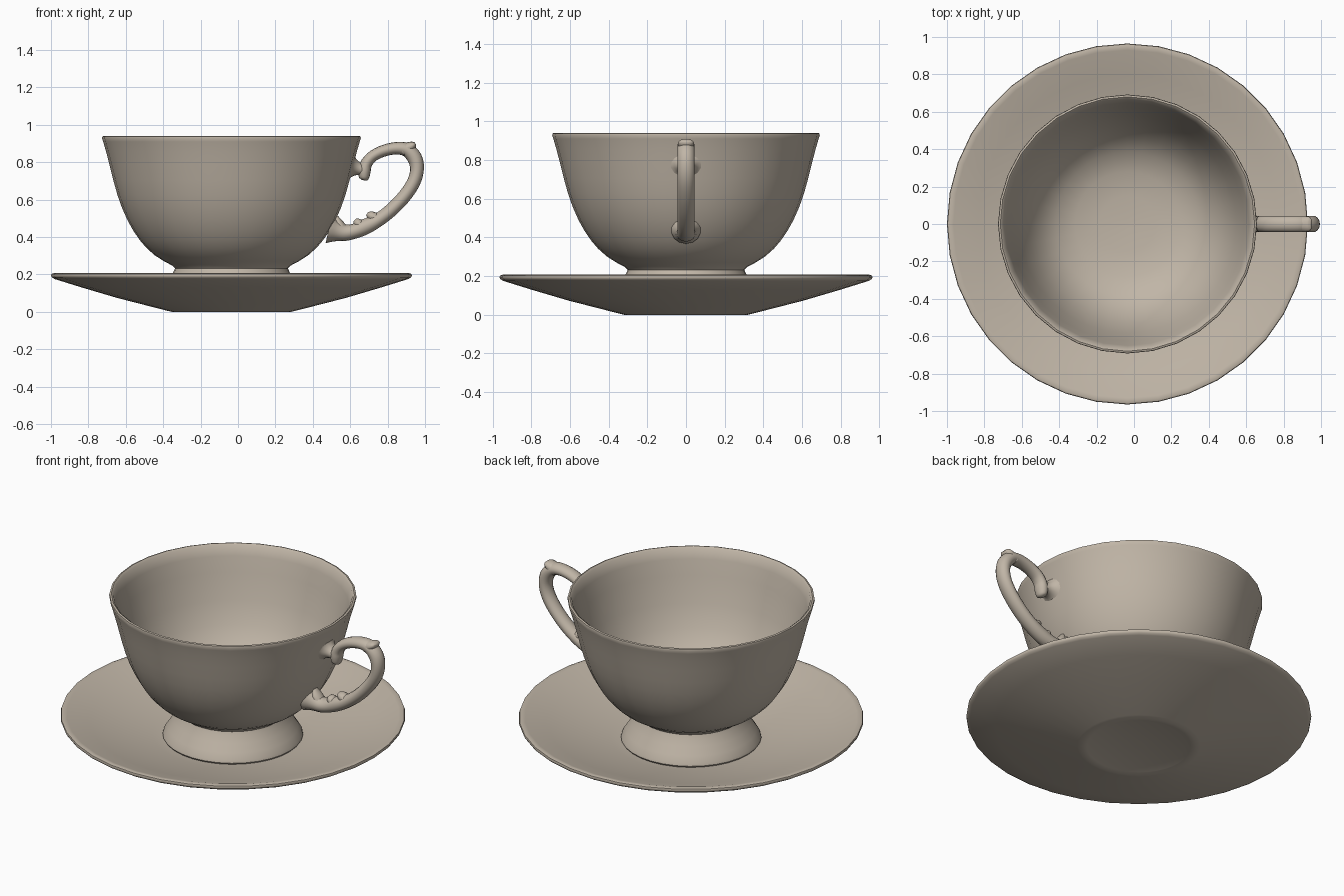
import bpy, bmesh, math
from mathutils import Vector

CX = -0.035  # shared axis of cup and saucer

china = bpy.data.materials.new("warm_grey_china")
china.diffuse_color = (0.53, 0.465, 0.385, 1)


def finish(name, bm, angle):
    bmesh.ops.remove_doubles(bm, verts=bm.verts, dist=1e-5)
    bmesh.ops.recalc_face_normals(bm, faces=bm.faces)
    me = bpy.data.meshes.new(name)
    bm.to_mesh(me)
    bm.free()
    me.materials.append(china)
    ob = bpy.data.objects.new(name, me)
    bpy.context.collection.objects.link(ob)
    bpy.ops.object.select_all(action='DESELECT')
    ob.select_set(True)
    bpy.context.view_layer.objects.active = ob
    bpy.ops.object.shade_smooth_by_angle(angle=math.radians(angle))
    return ob


def skin(bm, rings):
    for a, b in zip(rings, rings[1:]):
        n = len(a)
        for i in range(n):
            bm.faces.new((a[i], a[(i + 1) % n], b[(i + 1) % n], b[i]))


def lathe(name, profile, seg, angle):
    """Closed turned shape; profile starts and ends on the axis."""
    bm = bmesh.new()
    rings = []
    for r, z in profile:
        rings.append([bm.verts.new((CX + r * math.cos(math.tau * i / seg),
                                    r * math.sin(math.tau * i / seg), z))
                      for i in range(seg)])
    skin(bm, rings)
    bm.faces.new(rings[0])
    bm.faces.new(rings[-1])
    return finish(name, bm, angle)


def spline(pts, steps):
    """Catmull-Rom through (x, z, radius, half width) points."""
    p = [Vector(q) for q in pts]
    p = [2 * p[0] - p[1]] + p + [2 * p[-1] - p[-2]]
    out = []
    for i in range(1, len(p) - 2):
        a, b, c, d = p[i - 1:i + 3]
        for s in range(steps):
            t = s / steps
            out.append(0.5 * (2 * b + (c - a) * t + (2 * a - 5 * b + 4 * c - d) * t * t
                              + (3 * b - a - 3 * c + d) * t ** 3))
    return out + [p[-2]]


def tube(name, pts, steps=4, sides=14):
    """Oval tube swept along a path in the y = 0 plane."""
    bm = bmesh.new()
    path = spline(pts, steps)
    rings = []
    for i, (x, z, r, w) in enumerate(path):
        a, b = path[max(i - 1, 0)], path[min(i + 1, len(path) - 1)]
        t = Vector((b[0] - a[0], b[1] - a[1])).normalized()
        ring = []
        for k in range(sides):
            u = math.tau * k / sides
            ring.append(bm.verts.new((x - t.y * r * math.cos(u), w * math.sin(u),
                                      z + t.x * r * math.cos(u))))
        rings.append(ring)
    skin(bm, rings)
    bm.faces.new(rings[0])
    bm.faces.new(rings[-1])
    return finish(name, bm, 60)


# Saucer: shallow dish with a rounded rim and a slightly hollow base
lathe("saucer", [
    (0.01, 0.012), (0.26, 0.012), (0.29, 0.003), (0.32, 0.0), (0.345, 0.006),
    (0.61, 0.074), (0.80, 0.130), (0.945, 0.175), (0.960, 0.184), (0.965, 0.194),
    (0.962, 0.203), (0.950, 0.207), (0.930, 0.203), (0.80, 0.162), (0.61, 0.112),
    (0.45, 0.080), (0.36, 0.066), (0.01, 0.060)], 36, 50)

# Cup: flared foot, rounded bowl, thin lip and hollow inside
lathe("cup", [
    (0.01, 0.07), (0.385, 0.068), (0.393, 0.080), (0.388, 0.095), (0.365, 0.130),
    (0.335, 0.175), (0.312, 0.210), (0.302, 0.232), (0.318, 0.248), (0.36, 0.270),
    (0.41, 0.302), (0.455, 0.342), (0.49, 0.383), (0.525, 0.434), (0.556, 0.49),
    (0.585, 0.555), (0.61, 0.626), (0.632, 0.705), (0.652, 0.786), (0.670, 0.855),
    (0.686, 0.910), (0.692, 0.928), (0.690, 0.938), (0.680, 0.941), (0.668, 0.932),
    (0.650, 0.875), (0.625, 0.786), (0.583, 0.632), (0.53, 0.505), (0.465, 0.405),
    (0.385, 0.335), (0.28, 0.295), (0.15, 0.280), (0.01, 0.277)], 32, 50)

# Main loop of the handle, from the upper curl round to the lower root
tube("handle_loop", [
    (0.672, 0.703, 0.012, 0.015), (0.674, 0.715, 0.026, 0.034), (0.676, 0.75, 0.033, 0.043),
    (0.685, 0.79, 0.032, 0.043), (0.715, 0.828, 0.030, 0.043), (0.77, 0.858, 0.031, 0.043),
    (0.84, 0.874, 0.033, 0.044), (0.90, 0.867, 0.037, 0.045), (0.943, 0.825, 0.040, 0.045),
    (0.957, 0.765, 0.037, 0.045), (0.940, 0.695, 0.036, 0.045), (0.890, 0.618, 0.036, 0.045),
    (0.820, 0.545, 0.036, 0.045), (0.745, 0.488, 0.037, 0.045), (0.680, 0.455, 0.042, 0.045),
    (0.625, 0.432, 0.040, 0.046), (0.575, 0.423, 0.044, 0.050), (0.530, 0.430, 0.054, 0.058),
    (0.485, 0.440, 0.075, 0.078)])

# Trumpet-shaped joint between the upper curl and the cup
tube("handle_upper_joint", [
    (0.598, 0.776, 0.085, 0.095), (0.615, 0.772, 0.055, 0.065), (0.640, 0.766, 0.037, 0.045),
    (0.675, 0.757, 0.030, 0.036)])

# Pointed thumb spur on the outer top corner
tube("handle_spur", [
    (0.875, 0.862, 0.036, 0.040), (0.912, 0.878, 0.030, 0.043),
    (0.938, 0.893, 0.020, 0.038), (0.948, 0.900, 0.008, 0.025)])

# Small leaf bumps along the inside of the lower handle
for i, (x, z, dx, dz) in enumerate([(0.735, 0.500, -0.045, 0.025), (0.655, 0.460, -0.030, 0.032)]):
    tube("handle_leaf_%d" % (i + 1), [
        (x, z, 0.030, 0.036), (x + dx * 0.6, z + dz * 0.6, 0.024, 0.032),
        (x + dx, z + dz, 0.010, 0.016)])

# Scroll tip resting on the cup above the lower root
tube("handle_lower_scroll", [
    (0.565, 0.430, 0.030, 0.040), (0.540, 0.470, 0.026, 0.038), (0.525, 0.510, 0.010, 0.018)])
